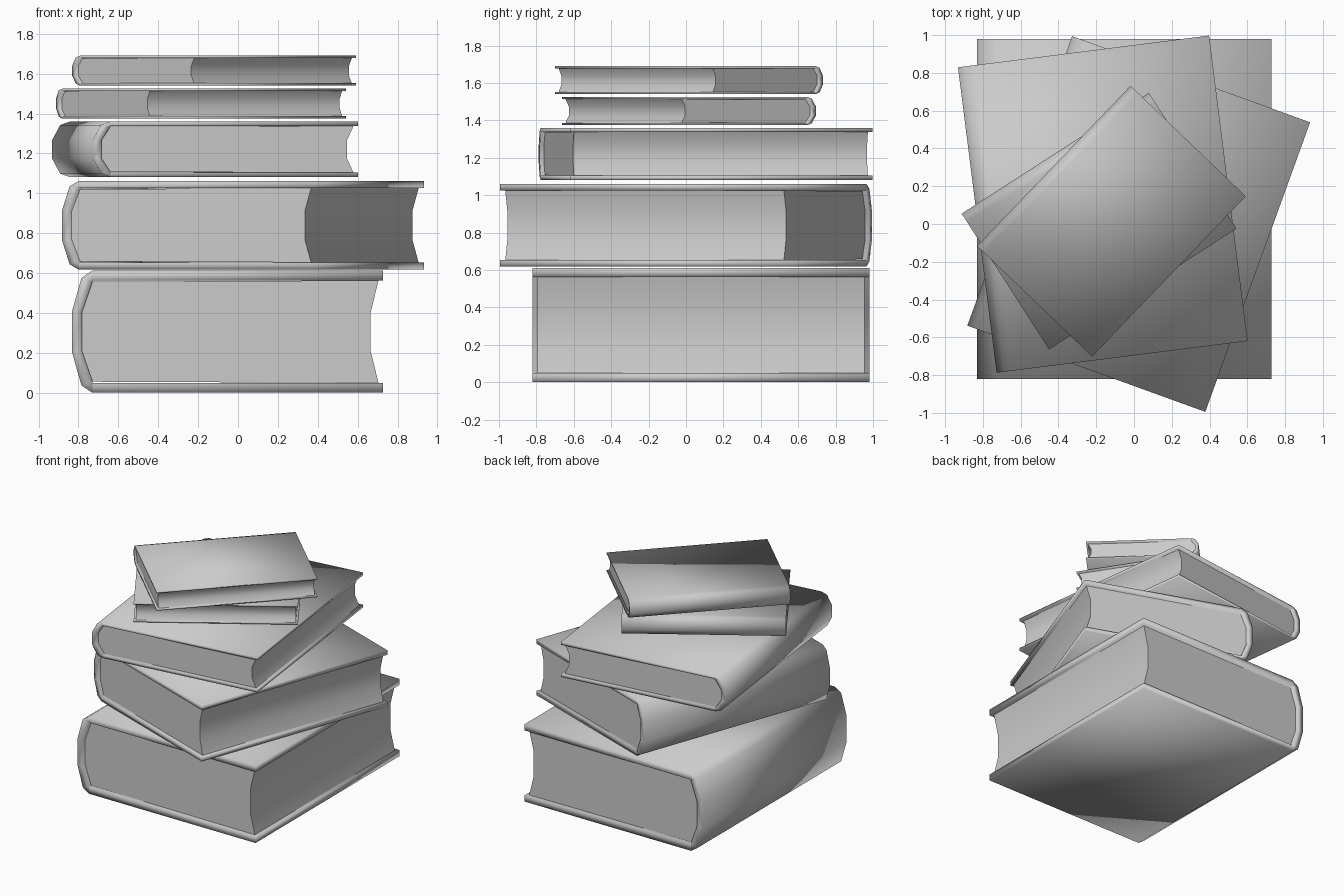
import bpy, bmesh
from math import radians

cube = bpy.data.objects.get("Cube")
if cube:
    bpy.data.objects.remove(cube)

grey = bpy.data.materials.new("plain grey")
GREY = (0.6, 0.6, 0.6, 1)
grey.diffuse_color = GREY
grey.use_nodes = True
grey.node_tree.nodes["Principled BSDF"].inputs["Base Color"].default_value = GREY

# Unit book section (spine to fore edge, bottom to top): lower halves, mirrored in z
OUTER = [(1, 0), (.065, 0), (.03, .06), (0, .33)]
INNER = [(1, .08), (.066, .08), (.066, .09), (.032, .34)]
FORE = [(.985, .08), (.96, .34)]


def mirrored(points):
    return points + [(u, 1 - v) for u, v in reversed(points)]


def make_object(name, rings, strips, caps, book):
    """Join matching section rings at both ends, then place as a book part."""
    place, angle, size, margin = book
    bm = bmesh.new()
    ends = []
    for y in (-.5 + margin, .5 - margin):
        ends.append([bm.verts.new(((u - .5) * size[0], y * size[1], v * size[2]))
                     for u, v in rings])
    n = len(rings)
    for i in range(n):
        j = (i + 1) % n
        bm.faces.new((ends[0][i], ends[0][j], ends[1][j], ends[1][i]))
    for end in ends:
        for cap in caps:
            bm.faces.new([end[i] for i in cap])
    bmesh.ops.recalc_face_normals(bm, faces=bm.faces)
    mesh = bpy.data.meshes.new(name)
    bm.to_mesh(mesh)
    bm.free()
    mesh.materials.append(grey)
    obj = bpy.data.objects.new(name, mesh)
    bpy.context.collection.objects.link(obj)
    obj.location = place
    obj.rotation_euler.z = radians(angle)
    mesh.shade_smooth()
    return obj


def make_book(name, place, angle, size):
    # Cover: one folded board wrapping the spine
    outer, inner = mirrored(OUTER), mirrored(INNER)
    n = len(outer)
    ring = outer + inner[::-1]
    caps = [(i, i + 1, 2 * n - 2 - i, 2 * n - 1 - i) for i in range(n - 1)]
    make_object(name + "_cover", ring, None, caps, (place, angle, size, 0))

    # Pages: block with rounded back and hollow fore edge
    ring = mirrored(INNER[2:]) + mirrored(FORE)[::-1]
    pages = make_object(name + "_pages", ring, None, [range(len(ring))],
                        (place, angle, size, .014))
    bpy.ops.object.select_all(action='DESELECT')
    pages.select_set(True)
    bpy.context.view_layer.objects.active = pages
    bpy.ops.object.shade_smooth_by_angle(angle=radians(40))


# Stack, bottom to top
make_book("bottom_book", (-.052, .08, 0), 0, (1.56, 1.8, .612))
make_book("second_book", (.025, 0, .618), -19.9, (1.34, 1.63, .443))
make_book("middle_book", (-.165, .105, 1.082), 7.2, (1.34, 1.63, .277))
make_book("fourth_book", (-.185, .015, 1.375), -57.2, (.855, 1.18, .15))
make_book("top_book", (-.12, .015, 1.54), -43.8, (.845, 1.175, .15))
